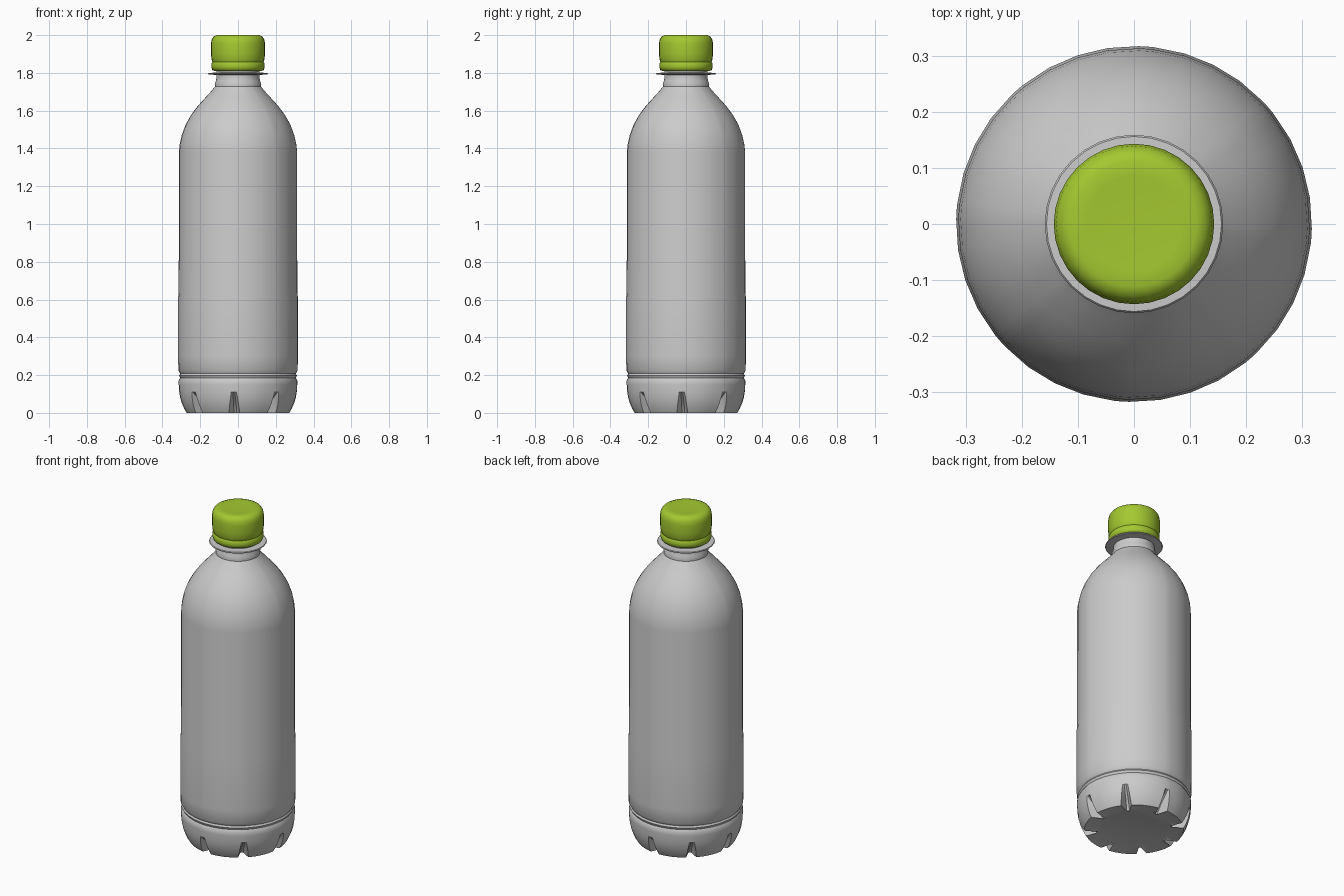
import bpy, math

if "Cube" in bpy.data.objects:
    bpy.data.objects.remove(bpy.data.objects["Cube"])


def material(name, rgb):
    m = bpy.data.materials.new(name)
    m.diffuse_color = (*rgb, 1)
    m.use_nodes = True
    m.node_tree.nodes["Principled BSDF"].inputs["Base Color"].default_value = m.diffuse_color
    return m


GREY = material("pale grey plastic", (0.60, 0.60, 0.60))
GREEN = material("lime green plastic", (0.37, 0.58, 0.03))


def loft(name, rings, mat, angle=35):
    """Skin a stack of closed rings, ends capped, ordered from bottom to top."""
    n = len(rings[0])
    verts = [p for r in rings for p in r]
    faces = [(k * n + i, k * n + (i + 1) % n, (k + 1) * n + (i + 1) % n, (k + 1) * n + i)
             for k in range(len(rings) - 1) for i in range(n)]
    faces.append(tuple(reversed(range(n))))
    faces.append(tuple(range(len(verts) - n, len(verts))))
    me = bpy.data.meshes.new(name)
    me.from_pydata(verts, [], faces)
    me.materials.append(mat)
    ob = bpy.data.objects.new(name, me)
    bpy.context.collection.objects.link(ob)
    bpy.ops.object.select_all(action='DESELECT')
    ob.select_set(True)
    bpy.context.view_layer.objects.active = ob
    bpy.ops.object.shade_smooth_by_angle(angle=math.radians(angle))
    return ob


def circle(r, z, n=32):
    return [(r * math.cos(a), r * math.sin(a), z)
            for a in (2 * math.pi * i / n for i in range(n))]


NOTCHES, NOTCH_TOP, NOTCH_DEPTH = 8, 0.11, 0.065
TWIST = math.radians(-4)


def base_ring(r, z):
    """Ring with eight wedge notches that fade out at NOTCH_TOP."""
    fade = max(0, 1 - z / NOTCH_TOP)
    w = 0.045 + 0.06 * fade
    step = 2 * math.pi / NOTCHES
    pts = []
    for s in range(NOTCHES):
        span = step - 2 * w
        offsets = [(-w, 0), (-w * 0.35, 1), (w * 0.35, 1)] + [(w + span * t / 4, 0) for t in range(4)]
        for off, cut in offsets:
            a = TWIST + s * step + off
            rr = r - cut * (NOTCH_DEPTH * min(1, fade * 1.5) if r > 0.24 else 0)
            pts.append((rr * math.cos(a), rr * math.sin(a), z))
    return pts


# Bottle body: notched foot, grooved waist ring, straight wall, domed shoulder, neck
body = [(0.205, 0.008), (0.272, 0.0), (0.284, 0.02), (0.297, 0.05), (0.306, 0.08),
        (0.311, 0.11), (0.314, 0.15), (0.314, 0.172), (0.306, 0.185), (0.312, 0.198),
        (0.306, 0.208), (0.316, 0.225), (0.317, 0.30), (0.317, 0.61), (0.314, 0.64),
        (0.313, 1.38), (0.309, 1.42), (0.298, 1.47), (0.278, 1.525), (0.250, 1.575),
        (0.213, 1.625), (0.172, 1.67), (0.140, 1.705), (0.122, 1.728), (0.123, 1.745),
        (0.117, 1.757), (0.114, 1.775), (0.114, 1.83)]
loft("bottle_body", [base_ring(r, z) for r, z in body], GREY)

# Thin support flange under the cap
loft("neck_flange", [circle(r, z) for r, z in
                     [(0.10, 1.788), (0.156, 1.792), (0.159, 1.796), (0.156, 1.800), (0.10, 1.802)]], GREY)

# Screw cap with tamper band and rounded top
cap = [(0.125, 1.81), (0.136, 1.815), (0.141, 1.83), (0.141, 1.848), (0.135, 1.858),
       (0.140, 1.870), (0.143, 1.90), (0.143, 1.955), (0.139, 1.978), (0.128, 1.993),
       (0.112, 2.0), (0.085, 1.998)]
loft("screw_cap", [circle(r, z) for r, z in cap], GREEN, 50)
